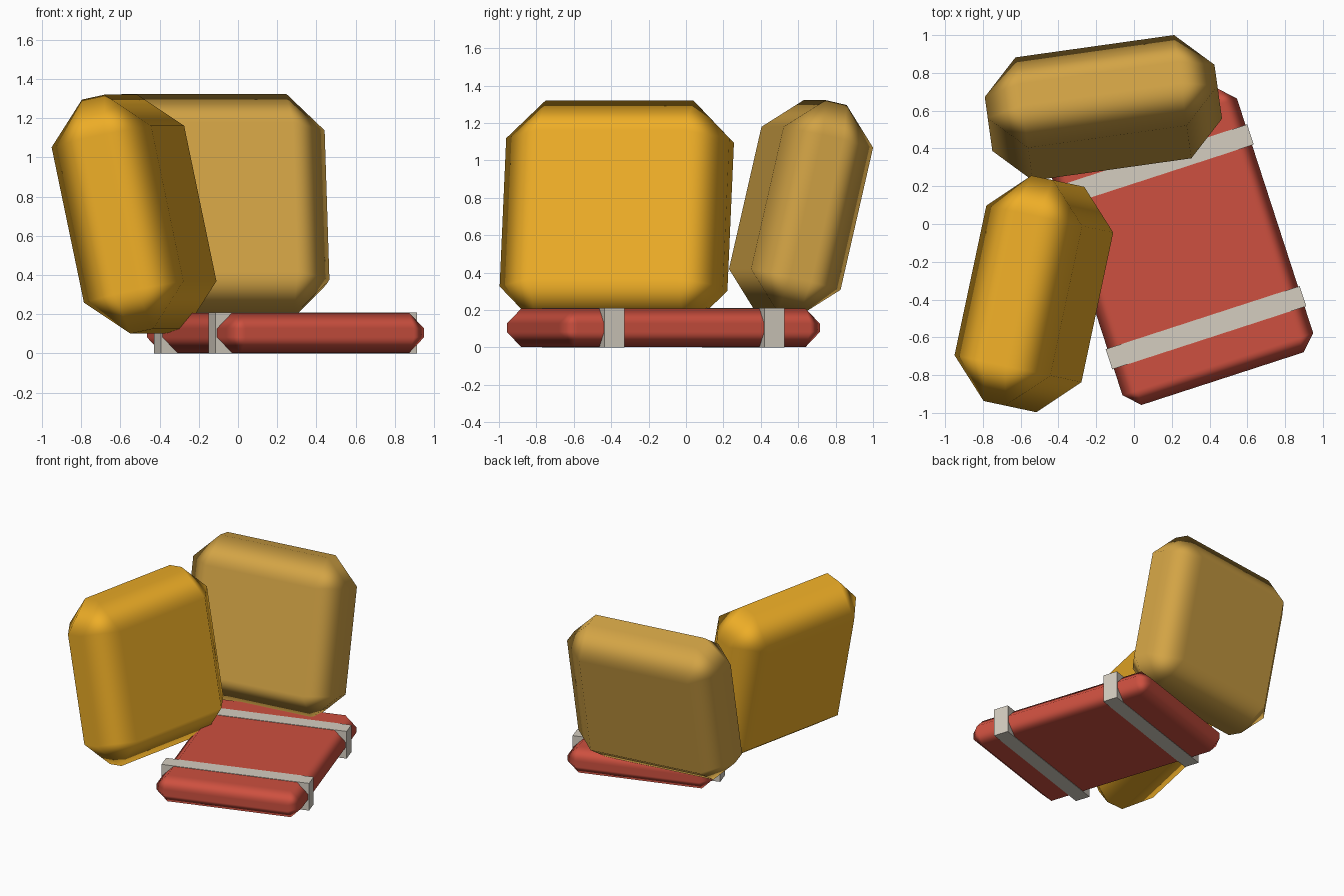
import bpy
from math import radians
from mathutils import Matrix, Vector

if "Cube" in bpy.data.objects:
    bpy.data.objects.remove(bpy.data.objects["Cube"])


def material(name, rgb):
    m = bpy.data.materials.new(name)
    m.diffuse_color = (*rgb, 1)
    m.use_nodes = True
    m.node_tree.nodes["Principled BSDF"].inputs["Base Color"].default_value = m.diffuse_color
    return m


def block(name, size, loc, rot, mat, chamfer=0):
    """Box of the given size; a chamfer makes it a soft, smooth-shaded cushion."""
    bpy.ops.mesh.primitive_cube_add(size=1)
    ob = bpy.context.object
    ob.name = name
    ob.data.transform(Matrix.Diagonal((*size, 1)))
    ob.location = loc
    ob.rotation_euler = [radians(a) for a in rot]
    ob.data.materials.append(mat)
    if chamfer:
        bpy.ops.object.shade_smooth()
        bev = ob.modifiers.new("chamfer", 'BEVEL')
        bev.width = chamfer
        bev.segments = 1
        bev.limit_method = 'NONE'
        bev.harden_normals = True
    return ob


yellow = material("yellow_fabric", (0.85, 0.42, 0.02))
tan = material("tan_fabric", (0.65, 0.37, 0.06))
red = material("red_fabric", (0.61, 0.08, 0.05))
strap = material("strap_webbing", (0.66, 0.61, 0.53))

# Two upright cushions leaning back
block("yellow_cushion", (0.53, 1.22, 1.22), (-0.53, -0.37, 0.71),
      (0, -12, -12), yellow, 0.205)
block("tan_cushion", (1.228, 0.496, 1.16), (-0.162, 0.615, 0.744),
      (-13, 0, 8), tan, 0.19)

# Flat bedroll lying on the ground
centre = Vector((0.242, -0.121, 0.105))
block("red_bedroll", (1.062, 1.467, 0.204), centre, (0, 0, 18), red, 0.08)

# Two straps around the bedroll
turn = Matrix.Rotation(radians(18), 3, 'Z')
for name, y in (("front_strap", -0.45), ("back_strap", 0.45)):
    block(name, (1.08, 0.112, 0.21), centre + turn @ Vector((0, y, 0)),
          (0, 0, 18), strap)
